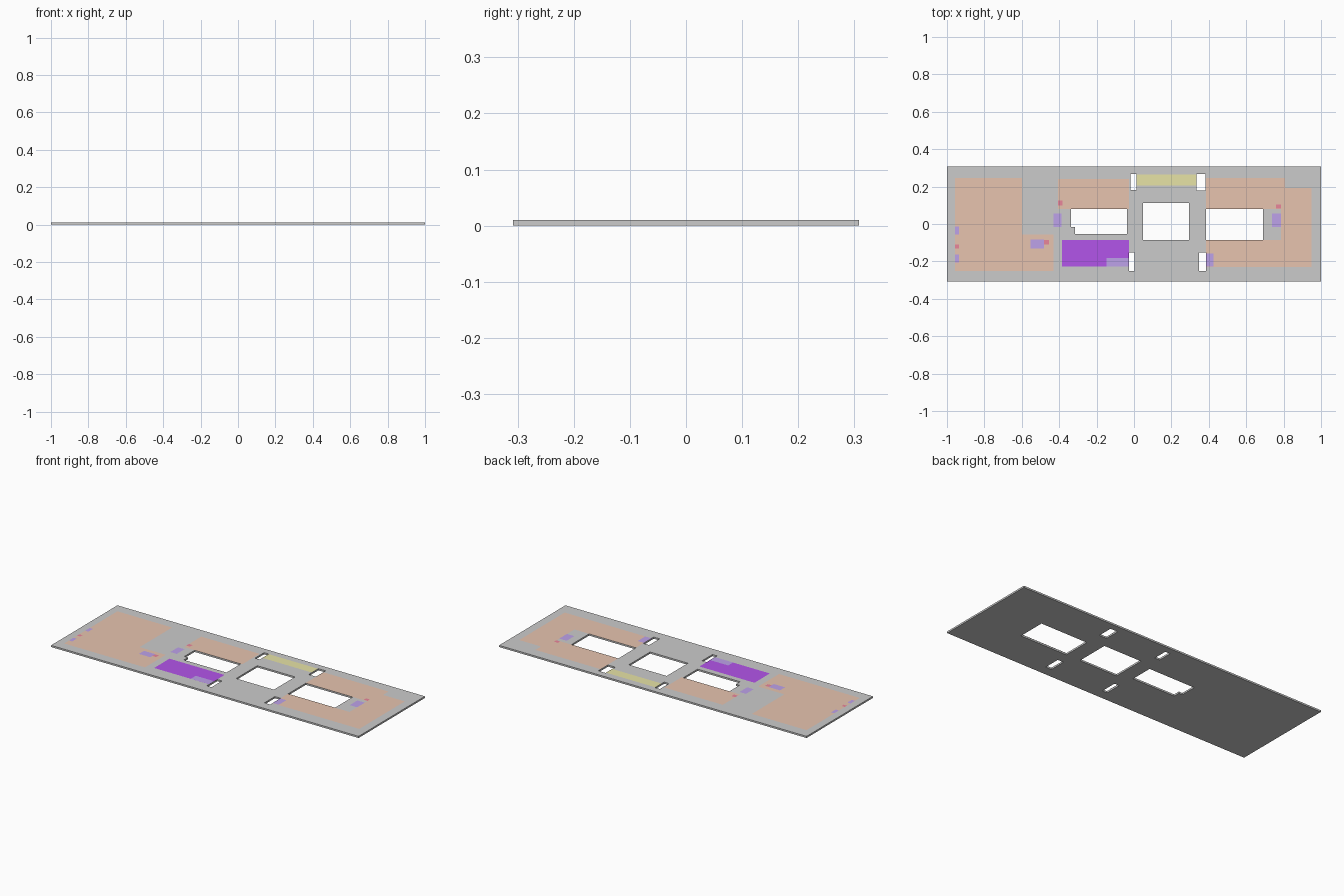
import bpy
import bmesh

if "Cube" in bpy.data.objects:
    bpy.data.objects.remove(bpy.data.objects["Cube"])

T = 0.01       # plate thickness
LIFT = 0.0006  # height of a coloured floor panel above the plate


def material(name, rgb):
    m = bpy.data.materials.new(name)
    m.diffuse_color = (*rgb, 1)
    m.use_nodes = True
    m.node_tree.nodes["Principled BSDF"].inputs["Base Color"].default_value = m.diffuse_color
    return m


def new_object(name, bm, mat=None):
    me = bpy.data.meshes.new(name)
    bm.to_mesh(me)
    bm.free()
    ob = bpy.data.objects.new(name, me)
    bpy.context.collection.objects.link(ob)
    if mat:
        me.materials.append(mat)
    return ob


def box(name, x0, x1, y0, y1, z0, z1):
    bm = bmesh.new()
    bmesh.ops.create_cube(bm, size=1)
    bmesh.ops.scale(bm, vec=(x1 - x0, y1 - y0, z1 - z0), verts=bm.verts)
    bmesh.ops.translate(bm, vec=((x0 + x1) / 2, (y0 + y1) / 2, (z0 + z1) / 2), verts=bm.verts)
    return new_object(name, bm)


def panel(name, outline, mat, layer=1):
    bm = bmesh.new()
    f = bm.faces.new([bm.verts.new((x, y, T + LIFT * layer)) for x, y in outline])
    f.normal_update()
    if f.normal.z < 0:
        f.normal_flip()
    return new_object(name, bm, mat)


def rect(x0, x1, y0, y1):
    return [(x0, y0), (x1, y0), (x1, y1), (x0, y1)]


# Floor plate with stair and courtyard openings
plate = box("floor_plate", -1, 1, -0.308, 0.308, 0, T)
openings = [
    (-0.338, -0.038, -0.015, 0.08), (-0.315, -0.038, -0.053, 0.0),
    (0.047, 0.293, -0.085, 0.112), (0.385, 0.69, -0.085, 0.08),
    (-0.018, 0.014, 0.183, 0.268), (0.335, 0.383, 0.178, 0.268),
    (-0.028, 0.003, -0.25, -0.153), (0.347, 0.385, -0.25, -0.153),
]
bpy.context.view_layer.objects.active = plate
for o in openings:
    cutter = box("opening_cutter", *o, -0.1, 0.1)
    cutter.hide_render = True
    mod = plate.modifiers.new("opening", "BOOLEAN")
    mod.operation = "DIFFERENCE"
    mod.solver = "EXACT"
    mod.object = cutter
    bpy.ops.object.modifier_apply(modifier=mod.name)
    bpy.data.objects.remove(cutter)

orange = material("orange", (0.80, 0.55, 0.43))
violet = material("violet", (0.45, 0.09, 0.82))
lilac = material("lilac", (0.51, 0.36, 0.82))
yellow = material("yellow", (0.80, 0.77, 0.38))
red = material("red", (0.82, 0.24, 0.33))

# Large room areas
panel("left_room", [(-0.956, -0.25), (-0.43, -0.25), (-0.43, -0.057),
                    (-0.6, -0.057), (-0.6, 0.245), (-0.956, 0.245)], orange)
panel("middle_room", rect(-0.407, -0.028, 0.08, 0.24), orange)
panel("right_room", [(0.385, -0.23), (0.95, -0.23), (0.95, 0.193), (0.808, 0.193),
                     (0.808, 0.245), (0.385, 0.245), (0.385, 0.08), (0.785, 0.08),
                     (0.785, -0.085), (0.385, -0.085)], orange)
panel("violet_room", rect(-0.386, -0.028, -0.228, -0.085), violet)
panel("yellow_corridor", rect(0.014, 0.335, 0.207, 0.265), yellow)

# Small service areas
for r in [(-0.956, -0.935, -0.055, -0.013), (-0.956, -0.935, -0.205, -0.163),
          (-0.553, -0.48, -0.13, -0.083), (-0.43, -0.388, -0.015, 0.057),
          (0.737, 0.785, -0.015, 0.057), (0.385, 0.425, -0.228, -0.158),
          (-0.147, -0.028, -0.228, -0.182)]:
    panel("service_area", rect(*r), lilac, 2)

# Small red closets
for r in [(-0.956, -0.935, -0.13, -0.11), (-0.48, -0.455, -0.11, -0.085),
          (-0.407, -0.383, 0.1, 0.125), (0.76, 0.785, 0.083, 0.105)]:
    panel("closet", rect(*r), red, 2)
